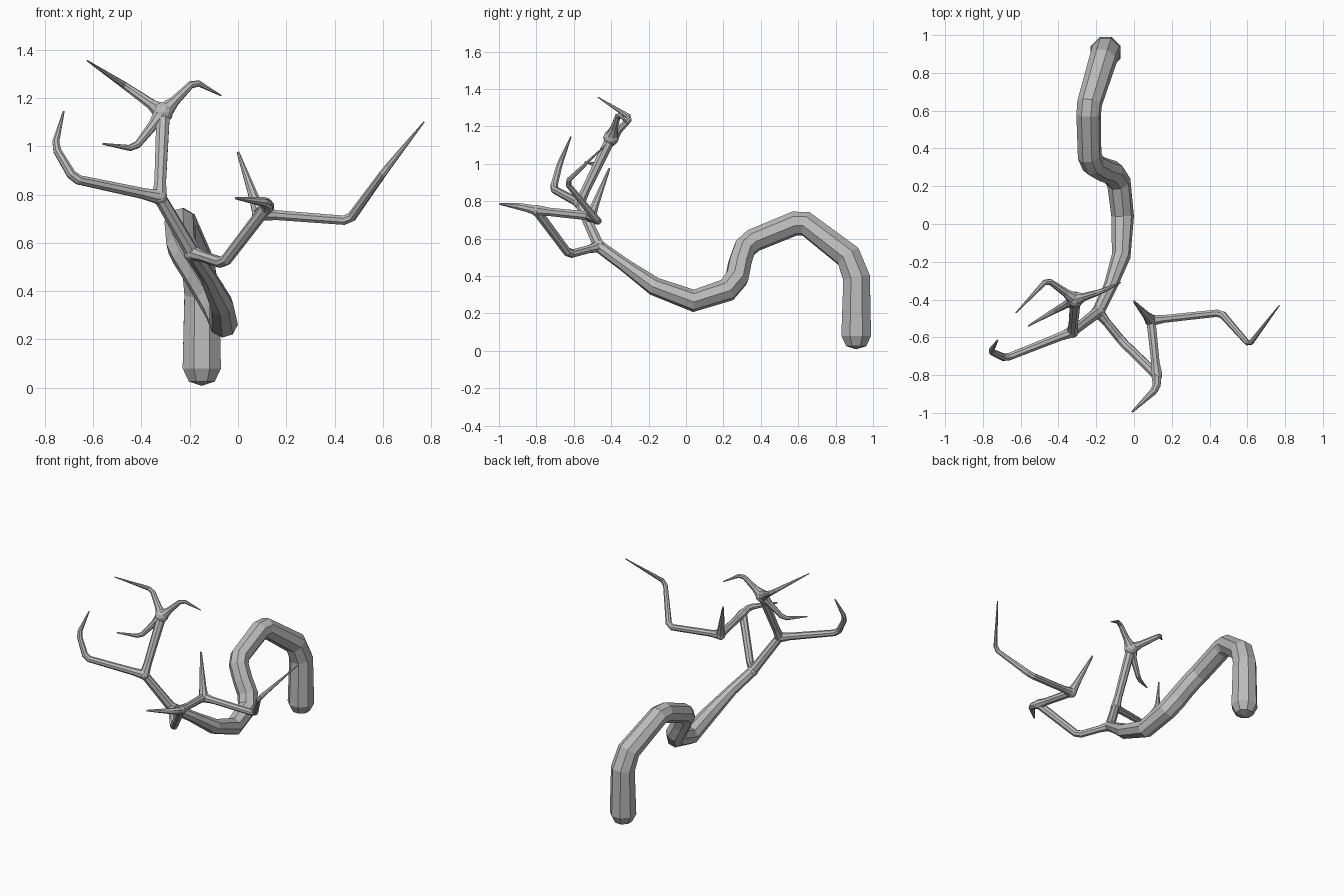
import bpy, bmesh, math
from mathutils import Vector

if "Cube" in bpy.data.objects:
    bpy.data.objects.remove(bpy.data.objects["Cube"])

grey = bpy.data.materials.new("plain grey")
grey.diffuse_color = (0.5, 0.5, 0.5, 1)
grey.use_nodes = True
grey.node_tree.nodes["Principled BSDF"].inputs["Base Color"].default_value = grey.diffuse_color


def finish(bm, name):
    bmesh.ops.recalc_face_normals(bm, faces=bm.faces)
    me = bpy.data.meshes.new(name)
    bm.to_mesh(me)
    bm.free()
    me.materials.append(grey)
    ob = bpy.data.objects.new(name, me)
    bpy.context.collection.objects.link(ob)
    return ob


def tube(name, pts, sides=8):
    """Flat-faced tube through (x, y, z, radius) points, closed by pointed caps."""
    bm = bmesh.new()
    P = [Vector(p[:3]) for p in pts]
    R = [p[3] for p in pts]
    n = len(P)
    D = [(P[i + 1] - P[i]).normalized() for i in range(n - 1)]
    T = [D[0]] + [(D[i - 1] + D[i]).normalized() for i in range(1, n - 1)] + [D[-1]]
    ref = Vector((1, 0, 0)) if abs(T[0].x) < 0.8 else Vector((0, 0, 1))
    u = (ref - T[0] * ref.dot(T[0])).normalized()
    rings = []
    for i in range(n):
        if i:
            u = T[i - 1].rotation_difference(T[i]) @ u
        u = (u - T[i] * u.dot(T[i])).normalized()
        v = T[i].cross(u)
        ring = []
        for k in range(sides):
            a = 2 * math.pi * (k + 0.5) / sides
            ring.append(bm.verts.new(P[i] + (u * math.cos(a) + v * math.sin(a)) * R[i]))
        rings.append(ring)
    for a, b in zip(rings, rings[1:]):
        for k in range(sides):
            j = (k + 1) % sides
            bm.faces.new((a[k], a[j], b[j], b[k]))
    for ring, p, d, r in ((rings[0], P[0], -T[0], R[0]), (rings[-1], P[-1], T[-1], R[-1])):
        c = bm.verts.new(p + d * r * 0.3)
        for k in range(sides):
            bm.faces.new((ring[k], ring[(k + 1) % sides], c))
    return finish(bm, name)


def branch(name, pts, flare=0.032):
    """Branch with a flared root and softened elbows."""
    P = [Vector(p[:3]) for p in pts]
    R = [p[3] for p in pts]
    out = [(*P[0], flare)]
    d = P[1] - P[0]
    s = min(0.07, d.length * 0.4)
    out.append((*(P[0] + d.normalized() * s), R[0]))
    for i in range(1, len(P) - 1):
        for q, rq in ((P[i - 1], R[i - 1]), (P[i + 1], R[i + 1])):
            e = q - P[i]
            t = min(0.022, e.length * 0.25)
            out.append((*(P[i] + e.normalized() * t), R[i] + (rq - R[i]) * t / e.length))
    out.append((*P[-1], R[-1]))
    return tube(name, out)


def knot(name, p, r):
    """Low-poly swelling where branches meet."""
    bm = bmesh.new()
    bmesh.ops.create_icosphere(bm, subdivisions=2, radius=r)
    bmesh.ops.translate(bm, verts=bm.verts, vec=p)
    return finish(bm, name)


# Bent trunk
tube("trunk", [
    (-.15, .91, .025, .058), (-.15, .91, .08, .086), (-.15, .912, .39, .078),
    (-.165, .868, .505, .074), (-.235, .64, .68, .067), (-.24, .58, .68, .066),
    (-.235, .36, .59, .064), (-.215, .315, .55, .064), (-.165, .288, .47, .064),
    (-.115, .272, .39, .066), (-.08, .22, .325, .064), (-.06, .04, .267, .06),
    (-.068, -.17, .345, .05), (-.125, -.33, .46, .036), (-.19, -.465, .558, .033)])

# Branch junctions
J1 = (-.19, -.465, .558)
J2 = (-.325, -.57, .79)
J3 = (-.31, -.40, 1.14)
J4 = (.12, -.80, .75)
J5 = (.09, -.51, .72)
for i, (j, r) in enumerate(((J1, .036), (J2, .033), (J3, .043), (J4, .030), (J5, .034))):
    knot(f"knot_{i + 1}", j, r)

# Left side limbs
branch("left_limb", [(*J1, .03), (*J2, .027)])
branch("left_low_branch", [(*J2, .024), (-.68, -.71, .865, .021),
                           (-.76, -.675, 1.0, .017), (-.722, -.615, 1.145, .004)])
branch("left_upper_limb", [(*J2, .026), (*J3, .03)])
branch("crown_back_twig", [(*J3, .022), (-.46, -.295, 1.245, .016), (-.625, -.47, 1.355, .003)], .04)
branch("crown_front_twig", [(*J3, .021), (-.43, -.465, .99, .015), (-.56, -.54, 1.01, .004)], .04)
branch("crown_right_twig", [(*J3, .021), (-.18, -.36, 1.27, .015), (-.07, -.31, 1.21, .003)], .04)

# Right side limbs
branch("right_limb", [(*J1, .023), (-.06, -.625, .515, .024), (*J4, .026)])
branch("front_twig", [(*J4, .025), (.12, -.87, .768, .022), (-.01, -.995, .785, .005)], .028)
branch("right_middle_limb", [(*J4, .024), (*J5, .026)])
branch("upright_twig", [(*J5, .022), (0, -.41, .975, .006)])
branch("right_long_branch", [(*J5, .022), (.46, -.47, .692, .021),
                             (.61, -.64, .90, .015), (.77, -.43, 1.10, .003)])
